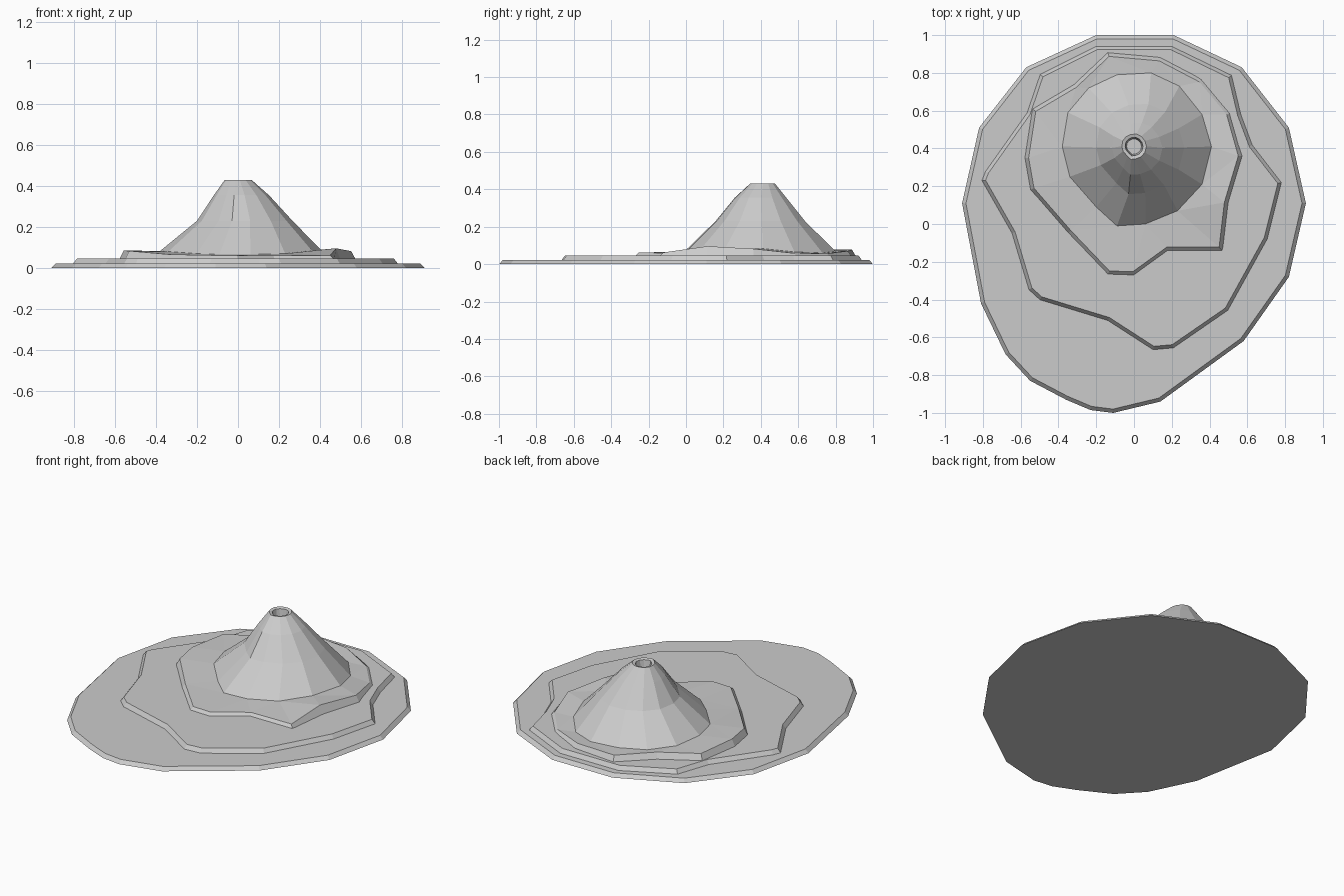
import bpy, bmesh
from mathutils import Vector

if "Cube" in bpy.data.objects:
    bpy.data.objects.remove(bpy.data.objects["Cube"])


def inset(points, d):
    """Offset a counter-clockwise outline inward by d."""
    out = []
    n = len(points)
    for i in range(n):
        p, a, b = (Vector(points[k % n][:2]) for k in (i, i - 1, i + 1))
        e1, e2 = (p - a).normalized(), (b - p).normalized()
        n1, n2 = Vector((-e1.y, e1.x)), Vector((-e2.y, e2.x))
        m = (n1 + n2).normalized()
        out.append(p + m * d / max(m.dot(n1), 0.5))
    return out


def ring(bm, points):
    return [bm.verts.new(p) for p in points]


def skin(bm, lower, upper):
    n = len(lower)
    for i in range(n):
        j = (i + 1) % n
        bm.faces.new((lower[i], lower[j], upper[j], upper[i]))


def finish(bm, name):
    bmesh.ops.recalc_face_normals(bm, faces=bm.faces)
    me = bpy.data.meshes.new(name)
    bm.to_mesh(me)
    bm.free()
    ob = bpy.data.objects.new(name, me)
    bpy.context.collection.objects.link(ob)


def terrace(name, outline, z0, z1, d):
    bm = bmesh.new()
    low = ring(bm, [(x, y, z0) for x, y in outline])
    top = ring(bm, [(p.x, p.y, z1) for p in inset(outline, d)])
    skin(bm, low, top)
    bm.faces.new(low[::-1])
    bm.faces.new(top)
    finish(bm, name)


# Flat lower terraces (outlines counter-clockwise)
shore = [(-.2, 1), (-.57, .83), (-.82, .51), (-.91, .11), (-.81, -.42),
         (-.68, -.69), (-.55, -.83), (-.36, -.93), (-.23, -.985), (-.11, -1),
         (.14, -.94), (.58, -.62), (.82, -.28), (.91, .11), (.82, .51),
         (.57, .83), (.21, 1)]
terrace("shore_base", shore, 0, .021, .02)

middle = [(-.2, .945), (-.5, .795), (-.57, .59), (-.79, .28), (-.81, .23),
          (-.65, -.05), (-.56, -.35), (-.5, -.405), (-.14, -.515), (.1, -.67),
          (.21, -.66), (.5, -.46), (.71, -.08), (.785, .22), (.63, .42),
          (.57, .58), (.52, .79), (.2, .945)]
terrace("middle_terrace", middle, .015, .045, .022)

# Cone footprint: x, y, height where it meets the upper terrace
foot = [(-.09, .79, .075), (-.24, .72, .075), (-.35, .59, .08), (-.38, .41, .083),
        (-.34, .25, .08), (-.2, .09, .07), (-.09, -.01, .066), (.06, 0, .066),
        (.23, .07, .07), (.36, .21, .085), (.41, .41, .083), (.36, .58, .065),
        (.24, .73, .06), (.09, .8, .068)]

# Upper terrace with an uneven rim: x, y, rim height
upper = [(-.14, .91, .077), (-.32, .74, .08), (-.54, .61, .08), (-.58, .35, .085),
         (-.55, .18, .083), (-.35, -.05, .066), (-.14, -.27, .062),
         (0, -.275, .062), (.18, -.145, .06), (.47, -.145, .062),
         (.5, .11, .096), (.575, .36, .082), (.51, .59, .058),
         (.36, .77, .056), (.14, .885, .07)]
bm = bmesh.new()
low = ring(bm, [(x, y, .04) for x, y, z in upper])
rim = ring(bm, [(p.x, p.y, u[2]) for p, u in zip(inset(upper, .022), upper)])
skin(bm, low, rim)
inner = ring(bm, foot)


def loop_edges(vs):
    found = []
    for i, v in enumerate(vs):
        w = vs[(i + 1) % len(vs)]
        found.append(bm.edges.get((v, w)) or bm.edges.new((v, w)))
    return found


bmesh.ops.bridge_loops(bm, edges=loop_edges(rim) + loop_edges(inner))
finish(bm, "upper_terrace")

# Volcano cone: centre x, centre y, scale of the footprint, z
bm = bmesh.new()
prev = ring(bm, foot)
for cx, cy, s, z in [(.03, .40, .59, .23), (.015, .40, .34, .355),
                     (0, .41, .165, .43), (0, .41, .12, .425), (0, .41, .10, .37)]:
    cur = ring(bm, [(cx + (x - .01) * s, cy + (y - .4) * s, z) for x, y, _ in foot])
    skin(bm, prev, cur)
    prev = cur
# Crater floor
bm.faces.new(prev)
finish(bm, "volcano_cone")
